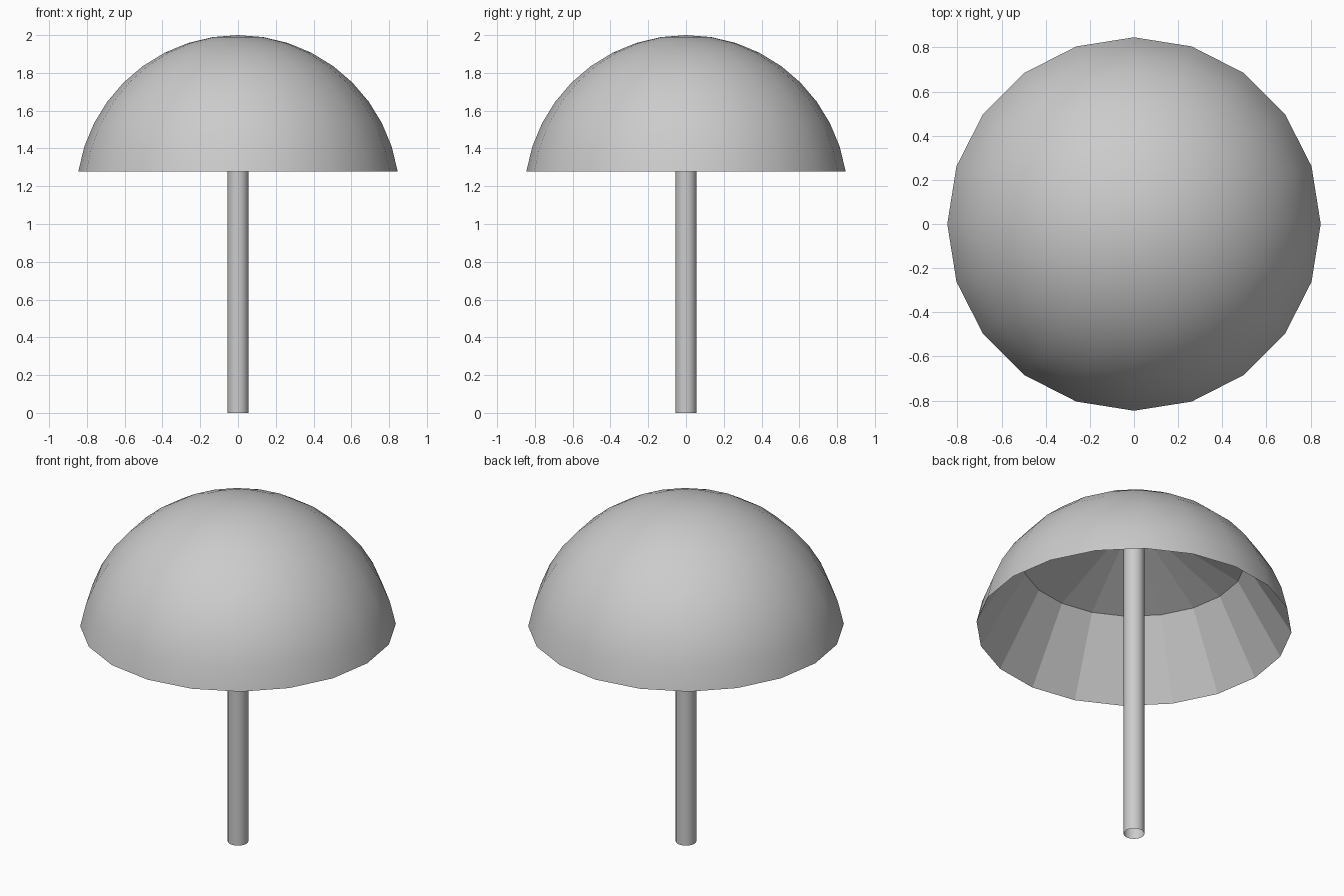
import bpy, bmesh
from math import sin, cos, pi, radians

if "Cube" in bpy.data.objects:
    bpy.data.objects.remove(bpy.data.objects["Cube"])


def lathe(name, profile, sides, smooth, inward=False):
    """Revolve (radius, z) points around z; radius 0 makes a pole."""
    bm = bmesh.new()
    rings = []
    for r, z in profile:
        count = 1 if r == 0 else sides
        rings.append([bm.verts.new((r * cos(2 * pi * i / sides), r * sin(2 * pi * i / sides), z))
                      for i in range(count)])
    for low, high in zip(rings, rings[1:]):
        for i in range(sides):
            j = (i + 1) % sides
            if len(high) == 1:
                face = bm.faces.new((low[i], low[j], high[0]))
            else:
                face = bm.faces.new((low[i], low[j], high[j], high[i]))
            face.smooth = smooth
            if inward:
                face.normal_flip()
    mesh = bpy.data.meshes.new(name)
    bm.to_mesh(mesh)
    bm.free()
    obj = bpy.data.objects.new(name, mesh)
    bpy.context.collection.objects.link(obj)
    return obj


SIDES = 20
R, CENTRE = 0.856, 1.144

# Smooth domed canopy: nine bands of a sphere
dome = [(R * sin(radians(9 * k)), CENTRE + R * cos(radians(9 * k))) for k in range(9, 0, -1)]
lathe("canopy", dome + [(0, 2.0)], SIDES, True)

# Faceted underside: steep wall, then a shallow cone
lathe("canopy_lining", [dome[0], (0.60, 1.69), (0, 1.95)], SIDES, False, inward=True)

# Open tube pole
lathe("pole", [(0.056, 0), (0.056, 1.94)], SIDES, True)
